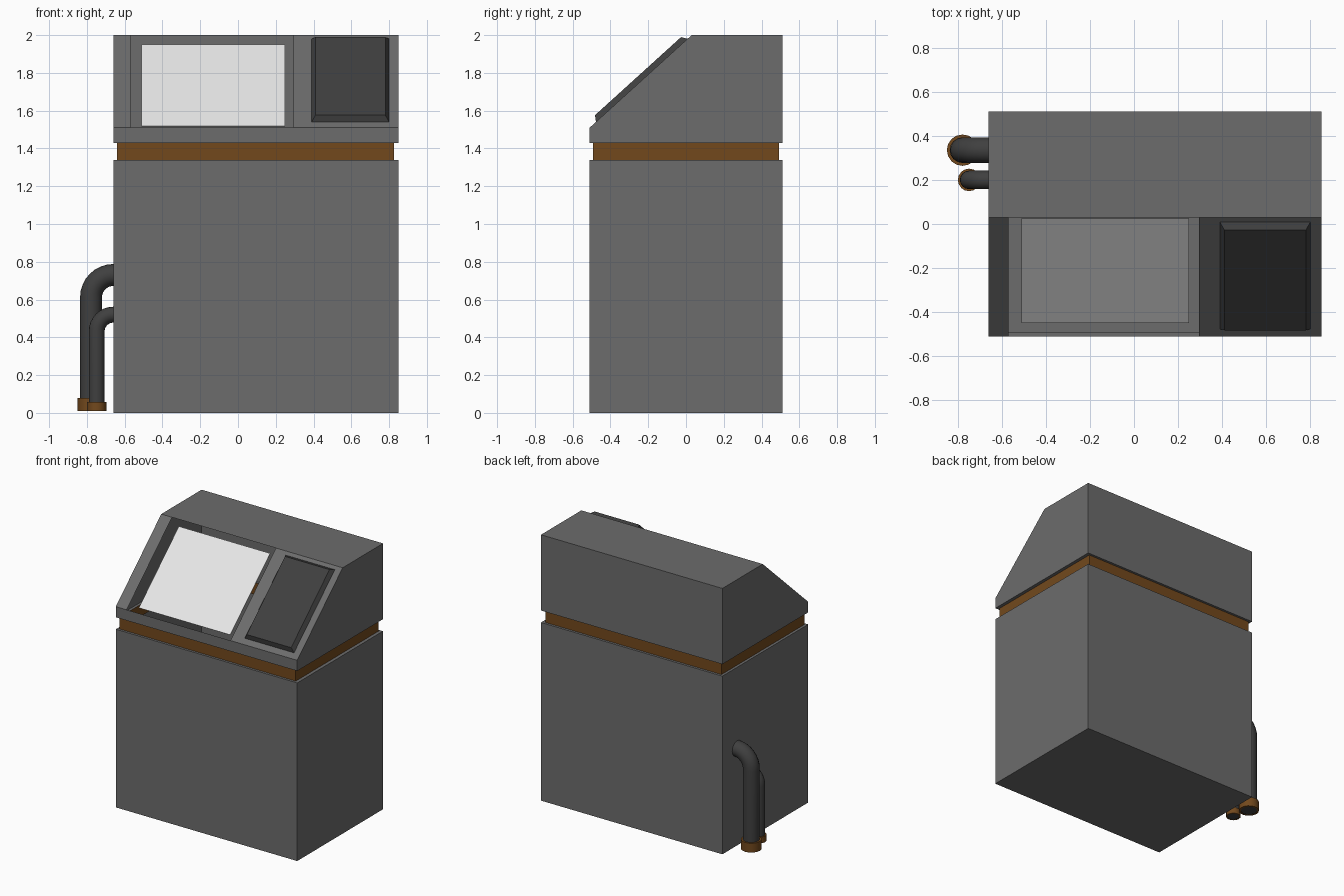
import bpy
import bmesh
import math
from mathutils import Vector

cube = bpy.data.objects.get("Cube")
if cube:
    bpy.data.objects.remove(cube, do_unlink=True)


def material(name, rgb):
    mat = bpy.data.materials.new(name)
    mat.use_nodes = True
    mat.diffuse_color = (*rgb, 1)
    mat.node_tree.nodes["Principled BSDF"].inputs["Base Color"].default_value = (*rgb, 1)
    return mat


GRAY = material("steel gray", (0.15, 0.15, 0.15))
BROWN = material("bronze brown", (0.17, 0.066, 0.012))
DARK = material("dark gray", (0.05, 0.05, 0.05))
WHITE = material("screen white", (0.8, 0.8, 0.8))


def finish(bm, name, mat, smooth=False):
    bmesh.ops.remove_doubles(bm, verts=bm.verts, dist=0.0001)
    bmesh.ops.recalc_face_normals(bm, faces=bm.faces)
    mesh = bpy.data.meshes.new(name)
    bm.to_mesh(mesh)
    bm.free()
    mesh.materials.append(mat)
    obj = bpy.data.objects.new(name, mesh)
    bpy.context.collection.objects.link(obj)
    if smooth:
        bpy.ops.object.select_all(action="DESELECT")
        obj.select_set(True)
        bpy.context.view_layer.objects.active = obj
        bpy.ops.object.shade_smooth_by_angle(angle=math.radians(40))
    return obj


def face(bm, points):
    return bm.faces.new([bm.verts.new(p) for p in points])


def loft(bm, rings, cap_start=False, cap_end=False):
    """Skin a list of point rings, optionally closing the ends."""
    loops = [[bm.verts.new(p) for p in ring] for ring in rings]
    for a, b in zip(loops, loops[1:]):
        for i in range(len(a)):
            j = (i + 1) % len(a)
            bm.faces.new((a[i], a[j], b[j], b[i]))
    if cap_start:
        bm.faces.new(loops[0][::-1])
    if cap_end:
        bm.faces.new(loops[-1])


# Cabinet outline, and the smaller outline of the recessed band
X0, X1, Y = -0.66, 0.85, 0.51
BAND_LOW, BAND_HIGH, LIP, TOP = 1.34, 1.43, 1.51, 2.0
SLOPE_TOP_Y = 0.03


def outer(z):
    return [(X0, -Y, z), (X1, -Y, z), (X1, Y, z), (X0, Y, z)]


def inner(z):
    a, b, y = X0 + 0.02, X1 - 0.025, Y - 0.018
    return [(a, -y, z), (b, -y, z), (b, y, z), (a, y, z)]


# Lower cabinet: hollow shell with a narrow ledge on top
bm = bmesh.new()
loft(bm, [outer(0), outer(BAND_LOW), inner(BAND_LOW)], cap_start=True)
finish(bm, "cabinet_body", GRAY)

# Recessed band
bm = bmesh.new()
loft(bm, [inner(BAND_LOW), inner(BAND_HIGH)])
finish(bm, "recessed_band", BROWN)

# Hood: side profile swept across x, sloped front left open for the screen
bm = bmesh.new()
profile = [(-Y, BAND_HIGH), (-Y, LIP), (SLOPE_TOP_Y, TOP), (Y, TOP), (Y, BAND_HIGH)]
for x in (X0, X1):
    face(bm, [(x, y, z) for y, z in profile])


def strip(index, a, b):
    (y0, z0), (y1, z1) = profile[index], profile[index + 1]
    face(bm, [(a, y0, z0), (b, y0, z0), (b, y1, z1), (a, y1, z1)])


for index in (0, 2, 3):
    strip(index, X0, X1)
for a, b in ((X0, -0.57), (0.295, X1)):
    strip(1, a, b)
loft(bm, [inner(BAND_HIGH), outer(BAND_HIGH)])
finish(bm, "hood", GRAY)

# Plates lying parallel to the sloped front
ALONG = Vector((0, SLOPE_TOP_Y + Y, TOP - LIP)).normalized()
NORMAL = Vector((1, 0, 0)).cross(ALONG)
START = Vector((0, -Y, LIP))


def slope_plate(name, mat, a, b, low, high, depth, height, taper=0.0):
    def ring(inset, offset):
        corners = [(a + inset, low + inset), (b - inset, low + inset),
                   (b - inset, high - inset), (a + inset, high - inset)]
        return [Vector((x, 0, 0)) + START + ALONG * v + NORMAL * offset for x, v in corners]
    bm = bmesh.new()
    loft(bm, [ring(0, depth), ring(taper, depth + height)], True, True)
    finish(bm, name, mat)


slope_plate("screen", WHITE, -0.51, 0.25, 0.05, 0.692, -0.038, 0.004)
slope_plate("control_panel", DARK, 0.39, 0.80, 0.045, 0.70, 0, 0.03, 0.02)


# Side pipes: a straight riser and a quarter bend into the cabinet wall
def pipe(prefix, x, y, top, radius, collar_radius, collar_top, sides=16):
    bend = X0 - x
    path = [(x, 0.012, 0)]
    for i in range(9):
        t = math.pi / 2 * i / 8
        path.append((X0 - bend * math.cos(t), top - bend + bend * math.sin(t), t))
    rings = []
    for px, pz, t in path:
        ring = []
        for k in range(sides):
            u = 2 * math.pi * k / sides
            c, s = radius * math.cos(u), radius * math.sin(u)
            ring.append((px + c * math.cos(t), y + s, pz - c * math.sin(t)))
        rings.append(ring)
    bm = bmesh.new()
    loft(bm, rings, True, True)
    finish(bm, prefix + "_pipe", DARK, True)

    def circle(r, z):
        return [(x + r * math.cos(2 * math.pi * k / sides),
                 y + r * math.sin(2 * math.pi * k / sides), z) for k in range(sides)]
    bm = bmesh.new()
    loft(bm, [circle(radius, 0.01), circle(collar_radius, 0.01),
              circle(collar_radius, collar_top), circle(radius, collar_top)])
    finish(bm, prefix + "_pipe_collar", BROWN, True)


pipe("large", -0.778, 0.335, 0.73, 0.058, 0.071, 0.08)
pipe("small", -0.748, 0.2, 0.52, 0.042, 0.051, 0.057)
